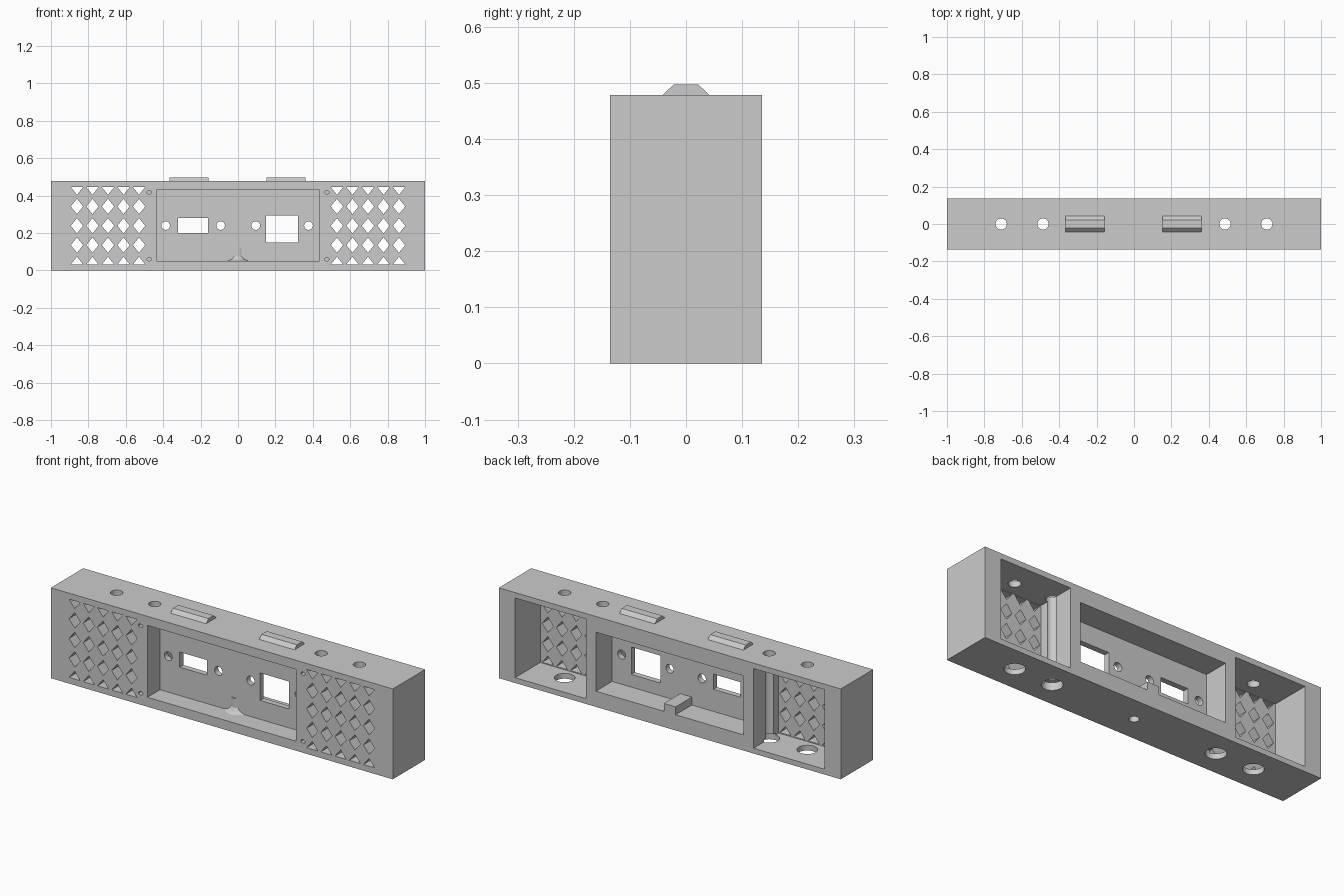
import bpy, bmesh, math

cube = bpy.data.objects.get("Cube")
if cube:
    bpy.data.objects.remove(cube, do_unlink=True)

grey = bpy.data.materials.new("plain grey")
grey.use_nodes = True
COLOUR = (0.6, 0.6, 0.6, 1)
grey.diffuse_color = COLOUR
grey.node_tree.nodes["Principled BSDF"].inputs["Base Color"].default_value = COLOUR

H, D = 0.478, 0.135          # body height and half depth
PLATE_FRONT, PLATE_BACK = -0.03, 0.0


def prism(bm, pts, axis, a, b):
    """Extrude a 2D outline along x (y,z), y (x,z) or z (x,y)."""
    def place(p, t):
        u, v = p
        return {"x": (t, u, v), "y": (u, t, v), "z": (u, v, t)}[axis]
    lo = [bm.verts.new(place(p, a)) for p in pts]
    hi = [bm.verts.new(place(p, b)) for p in pts]
    n = len(pts)
    bm.faces.new(lo)
    bm.faces.new(hi[::-1])
    for i in range(n):
        j = (i + 1) % n
        bm.faces.new((lo[j], lo[i], hi[i], hi[j]))


def rect(u0, u1, v0, v1):
    return [(u0, v0), (u1, v0), (u1, v1), (u0, v1)]


def circle(u, v, r, rv=None, n=32):
    rv = rv or r
    return [(u + r * math.cos(2 * math.pi * i / n),
             v + rv * math.sin(2 * math.pi * i / n)) for i in range(n)]


def make(name, bm):
    bmesh.ops.recalc_face_normals(bm, faces=bm.faces)
    mesh = bpy.data.meshes.new(name)
    bm.to_mesh(mesh)
    bm.free()
    mesh.materials.append(grey)
    ob = bpy.data.objects.new(name, mesh)
    bpy.context.collection.objects.link(ob)
    return ob


def smooth(ob):
    bpy.ops.object.select_all(action="DESELECT")
    ob.select_set(True)
    bpy.context.view_layer.objects.active = ob
    bpy.ops.object.shade_smooth_by_angle(angle=math.radians(25))


def cut(body, bm):
    cutter = make("cutter", bm)
    cutter.hide_render = True
    mod = body.modifiers.new("cut", "BOOLEAN")
    mod.operation, mod.solver, mod.object = "DIFFERENCE", "EXACT", cutter
    bpy.context.view_layer.objects.active = body
    bpy.ops.object.modifier_apply(modifier=mod.name)
    bpy.data.objects.remove(cutter, do_unlink=True)


# Main housing
bm = bmesh.new()
prism(bm, rect(-1, 1, 0, H), "y", -D, D)
body = make("housing", bm)

# Front recess, rear recess and the two side chambers
bm = bmesh.new()
prism(bm, rect(-0.435, 0.435, 0.05, 0.43), "y", -D - 0.1, PLATE_FRONT)
prism(bm, rect(-0.432, 0.432, 0.083, 0.395), "y", PLATE_BACK, D + 0.1)
for s in (-1, 1):
    x0, x1 = sorted((s * 0.49, s * 0.905))
    prism(bm, rect(x0, x1, 0.028, 0.449), "y", -0.075, D + 0.1)
cut(body, bm)

# Diamond grilles, with half diamonds in the top and bottom rows
bm = bmesh.new()
w, h = 0.033, 0.041
for s in (-1, 1):
    for col in range(5):
        x = s * (0.529 + 0.083 * col)
        for row in range(5):
            z = 0.0325 + 0.1033 * row
            pts = [(x + w, z), (x, z + h), (x - w, z), (x, z - h)]
            if row == 0:
                pts = pts[:3]
            elif row == 4:
                pts = pts[2:] + pts[:1]
            prism(bm, pts, "y", -D - 0.05, -0.05)
    # Small blind corner slots
    for z in (0.06, 0.418):
        prism(bm, circle(s * 0.475, z, 0.013, 0.009, 12), "y", -D - 0.05, -0.09)

# Plate screw holes and windows
for x in (-0.387, -0.093, 0.095, 0.377):
    prism(bm, circle(x, 0.24, 0.023), "y", -0.06, 0.04)
prism(bm, rect(-0.32, -0.16, 0.2, 0.28), "y", -0.06, 0.04)
prism(bm, rect(0.15, 0.32, 0.15, 0.295), "y", -0.06, 0.04)
cut(body, bm)

# Vertical shafts through the top, and wider openings in the base
bm = bmesh.new()
base = bmesh.new()
for s in (-1, 1):
    for x in (0.487, 0.71):
        prism(bm, circle(s * x, 0, 0.03), "z", -0.1, H + 0.1)
        prism(base, circle(s * x, 0, 0.05), "z", -0.1, 0.04)
prism(base, circle(0, 0, 0.024), "z", -0.1, 0.07)
cut(body, bm)
cut(body, base)
smooth(body)

# Locating ridges on top
for side, x0, x1 in (("right", -0.365, -0.157), ("left", 0.153, 0.36)):
    bm = bmesh.new()
    prism(bm, [(-0.042, H), (0.042, H), (0.022, 0.497), (-0.022, 0.497)], "x", x0, x1)
    make(side + "_ridge", bm)

# Rear block around the mounting screw
bm = bmesh.new()
prism(bm, rect(-0.034, 0.034, 0.07, 0.125), "y", -0.01, D)
make("screw_block", bm)

# Flared screw boss at the foot of the plate
bm = bmesh.new()
rings = []
for r, z in ((0.065, 0.05), (0.045, 0.06), (0.036, 0.075), (0.036, 0.124)):
    rings.append([bm.verts.new((x, y, z)) for x, y in circle(0, 0, r)])
bm.faces.new(rings[0])
bm.faces.new(rings[-1])
for a, b in zip(rings, rings[1:]):
    for i in range(len(a)):
        j = (i + 1) % len(a)
        bm.faces.new((a[i], a[j], b[j], b[i]))
smooth(make("screw_boss", bm))
